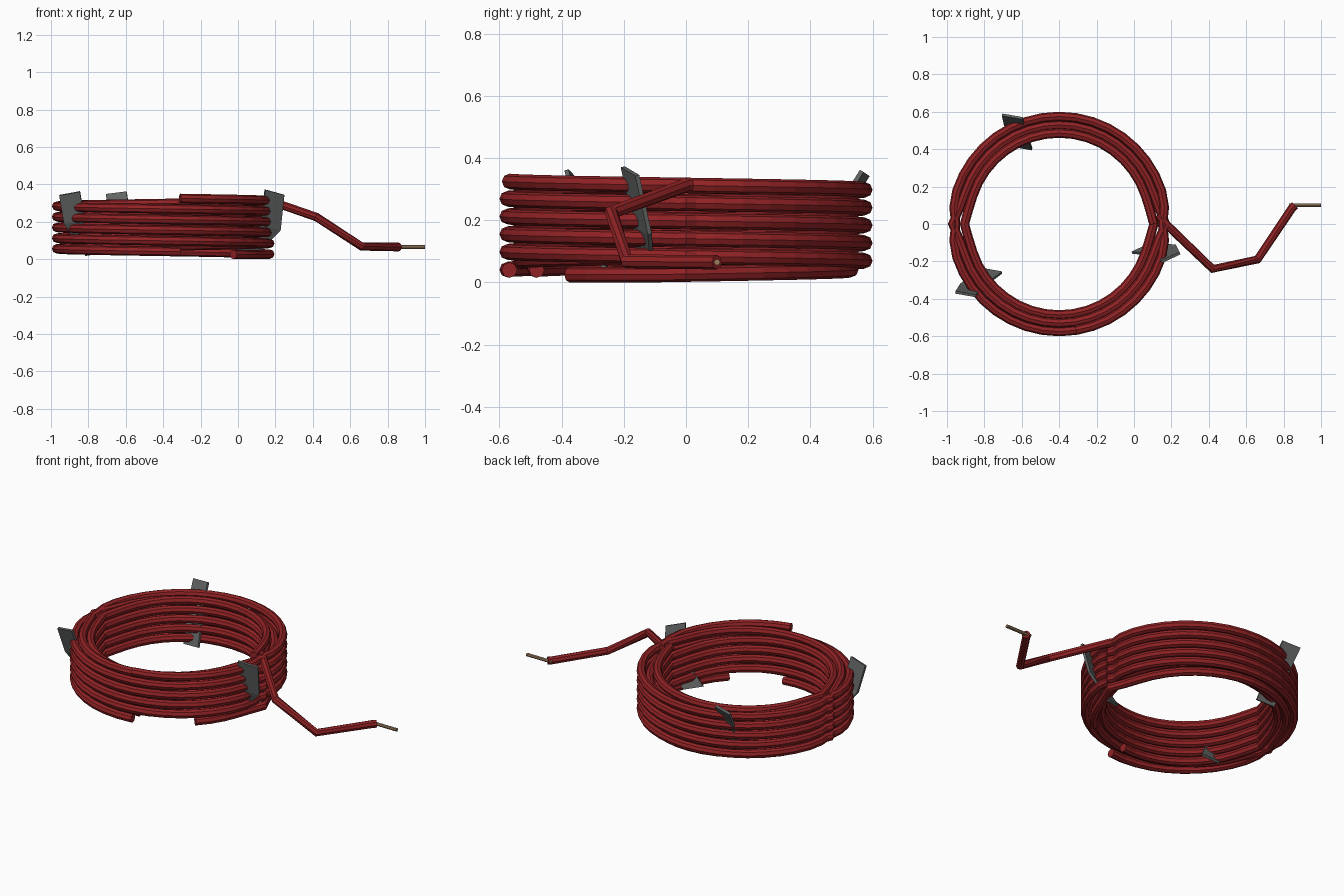
import bpy, bmesh
from math import cos, sin, pi, radians
from mathutils import Vector

cube = bpy.data.objects.get("Cube")
if cube:
    bpy.data.objects.remove(cube, do_unlink=True)


def material(name, color):
    m = bpy.data.materials.new(name)
    m.use_nodes = True
    m.diffuse_color = (*color, 1)
    m.node_tree.nodes["Principled BSDF"].inputs["Base Color"].default_value = (*color, 1)
    return m


RED = material("red insulation", (0.28, 0.016, 0.018))
GREY = material("grey clip", (0.12, 0.125, 0.125))
TAN = material("bare wire", (0.33, 0.21, 0.12))

CENTRE_X = -0.4
TUBE = 0.025
PITCH = 0.057
TOP = 0.312
STEP = 9  # degrees per tube segment


def tube(name, points, radius, mat):
    """Sweep an eight-sided capped tube along the points and keep it as a mesh."""
    curve = bpy.data.curves.new(name, 'CURVE')
    curve.dimensions = '3D'
    curve.twist_mode = 'Z_UP'
    curve.bevel_depth = radius
    curve.bevel_resolution = 2
    curve.use_fill_caps = True
    spline = curve.splines.new('POLY')
    spline.points.add(len(points) - 1)
    for p, co in zip(spline.points, points):
        p.co = (*co, 1)
    spline.use_smooth = False
    temp = bpy.data.objects.new(name, curve)
    bpy.context.collection.objects.link(temp)
    bpy.context.view_layer.update()
    mesh = bpy.data.meshes.new_from_object(
        temp.evaluated_get(bpy.context.evaluated_depsgraph_get()))
    bpy.data.objects.remove(temp, do_unlink=True)
    mesh.materials.clear()
    mesh.materials.append(mat)
    for f in mesh.polygons:
        f.use_smooth = False
        f.material_index = 0
    obj = bpy.data.objects.new(name, mesh)
    bpy.context.collection.objects.link(obj)
    return obj


def coil(name, radius, pinch, start, end, hand):
    """Helix with a sideways pinch where the layers cross, at both sides."""
    points = []
    for i in range(int((end - start) / STEP) + 1):
        deg = start + i * STEP
        a = radians(deg)
        off = (deg + 90) % 180 - 90
        r = radius + pinch * max(0, 1 - abs(off) / 12)
        if hand < 0:
            z = TOP - PITCH * deg / 360
        else:
            z = TOP - 5 * PITCH + PITCH * deg / 360
        points.append((CENTRE_X + r * cos(a), r * sin(a), max(z, TUBE)))
    return tube(name, points, TUBE, RED)


# Three nested layers, the middle one wound the other way
coil("outer_coil", 0.575, -0.022, -81, 1719, -1)
coil("middle_coil", 0.53, 0.04, -45, 1800, 1)
coil("inner_coil", 0.486, 0.02, 0, 1719, -1)

# Loose lead and its bare end
lead_end = (0.86, 0.1, 0.065)
tube("loose_lead", [(0.13, 0.05, 0.312), (0.17, 0, 0.312), (0.42, -0.24, 0.225),
                    (0.66, -0.19, 0.068), (0.845, 0.085, 0.065), lead_end], 0.023, RED)
tube("bare_wire", [(0.83, 0.1, 0.065), (1, 0.1, 0.065)], 0.01, TAN)


def clip(name, path, heading, tilt):
    """Bent strap: a strip swept through the path, then thickened."""
    across = Vector((cos(radians(heading)), sin(radians(heading)), tilt)) * 0.056
    bm = bmesh.new()
    rows = [(bm.verts.new(Vector(p) - across), bm.verts.new(Vector(p) + across))
            for p in path]
    for (a, b), (c, d) in zip(rows, rows[1:]):
        bm.faces.new((a, b, d, c))
    mesh = bpy.data.meshes.new(name)
    bm.to_mesh(mesh)
    bm.free()
    mesh.materials.append(GREY)
    obj = bpy.data.objects.new(name, mesh)
    bpy.context.collection.objects.link(obj)
    solid = obj.modifiers.new("thickness", 'SOLIDIFY')
    solid.thickness = 0.014
    solid.offset = 0


# Three straps passing through the bundle
clip("right_clip", [(-0.9, -0.375, 0.352), (-0.875, -0.335, 0.2), (-0.76, -0.25, 0.03)], -10, 0.18)
clip("left_clip", [(0.195, -0.18, 0.358), (0.175, -0.14, 0.17), (0.04, -0.13, 0.03)], 25, -0.25)
clip("back_clip", [(-0.65, 0.575, 0.352), (-0.64, 0.53, 0.28), (-0.6, 0.41, 0.03)], -10, 0.12)
